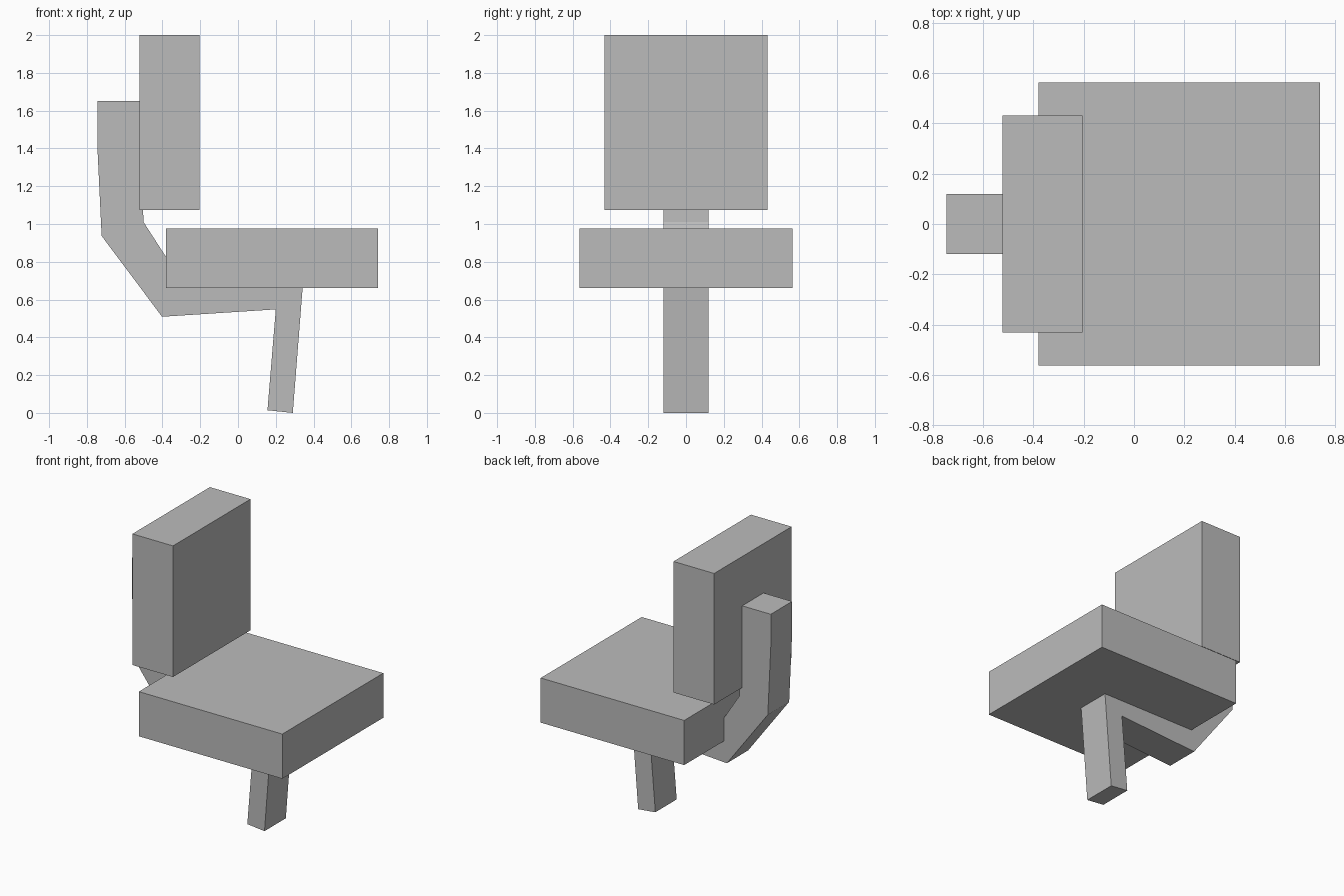
import bpy
import bmesh

cube = bpy.data.objects.get("Cube")
if cube:
    bpy.data.objects.remove(cube, do_unlink=True)

# Single plain grey
grey = bpy.data.materials.new("plain grey")
grey.use_nodes = True
colour = (0.5, 0.5, 0.5, 1)
grey.diffuse_color = colour
grey.node_tree.nodes["Principled BSDF"].inputs["Base Color"].default_value = colour


def extruded(name, profile, half_width):
    """Extrude an XZ side profile symmetrically along y."""
    bm = bmesh.new()
    face = bm.faces.new([bm.verts.new((x, -half_width, z)) for x, z in profile])
    side = bmesh.ops.extrude_face_region(bm, geom=[face])
    moved = [v for v in side["geom"] if isinstance(v, bmesh.types.BMVert)]
    bmesh.ops.translate(bm, verts=moved, vec=(0, 2 * half_width, 0))
    bmesh.ops.recalc_face_normals(bm, faces=bm.faces)
    mesh = bpy.data.meshes.new(name)
    bm.to_mesh(mesh)
    bm.free()
    mesh.materials.append(grey)
    obj = bpy.data.objects.new(name, mesh)
    bpy.context.collection.objects.link(obj)
    return obj


def block(name, x0, x1, z0, z1, half_width):
    return extruded(name, [(x0, z0), (x1, z0), (x1, z1), (x0, z1)], half_width)


# Cushions
block("seat", -0.38, 0.74, 0.66, 0.975, 0.563)
block("backrest", -0.522, -0.205, 1.075, 2.0, 0.432)

# Bent support: back post, underseat arm and single leg
extruded("support_frame", [
    (-0.745, 1.652), (-0.745, 1.42), (-0.722, 0.937), (-0.402, 0.509),
    (0.2, 0.548), (0.156, 0.014), (0.29, 0.0), (0.345, 0.7),
    (-0.3, 0.7), (-0.5, 1.01), (-0.515, 1.35), (-0.515, 1.652),
], 0.119)
